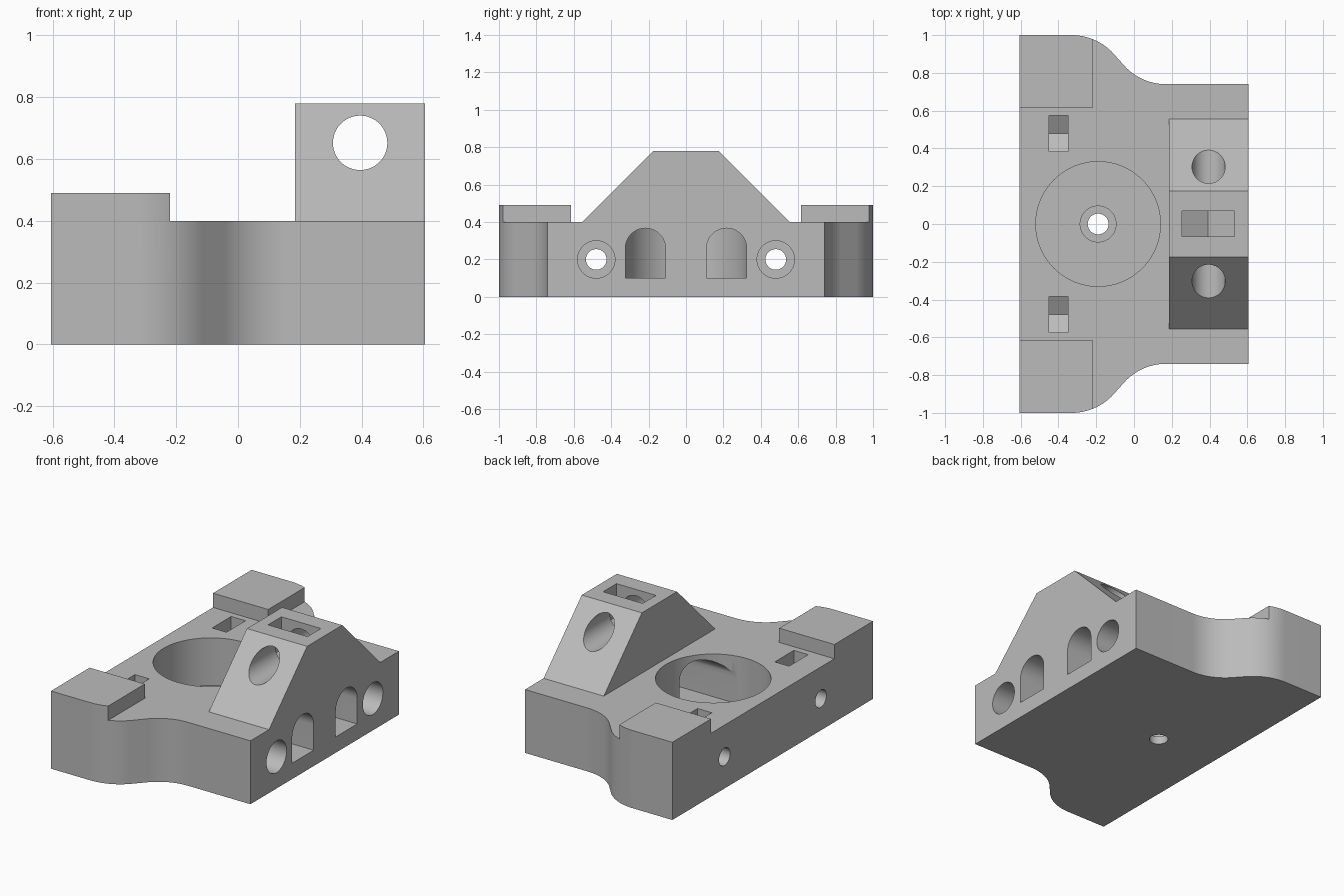
import bpy
import bmesh
from math import sin, cos, pi, radians
from mathutils import Vector

cube = bpy.data.objects.get("Cube")
if cube:
    bpy.data.objects.remove(cube, do_unlink=True)

grey = bpy.data.materials.new("plain grey")
grey.use_nodes = True
COLOUR = (0.5, 0.5, 0.5, 1)
grey.diffuse_color = COLOUR
grey.node_tree.nodes["Principled BSDF"].inputs["Base Color"].default_value = COLOUR

X0, X1, TOP = -0.605, 0.605, 0.4
BORE_X, BOLT_Y, BOLT_Z = -0.19, 0.48, 0.2


def prism(name, profile, axis, lo, hi):
    """Extrude a 2D profile along an axis: z takes (x, y), x takes (y, z), y takes (x, z)."""
    def place(p, t):
        return {"x": (t, *p), "y": (p[0], t, p[1]), "z": (*p, t)}[axis]
    bm = bmesh.new()
    face = bm.faces.new([bm.verts.new(place(p, lo)) for p in profile])
    extruded = bmesh.ops.extrude_face_region(bm, geom=[face])
    moved = [v for v in extruded["geom"] if isinstance(v, bmesh.types.BMVert)]
    bmesh.ops.translate(bm, verts=moved, vec=Vector(place((0, 0), hi - lo)))
    bmesh.ops.recalc_face_normals(bm, faces=bm.faces)
    mesh = bpy.data.meshes.new(name)
    bm.to_mesh(mesh)
    bm.free()
    mesh.materials.append(grey)
    obj = bpy.data.objects.new(name, mesh)
    bpy.context.collection.objects.link(obj)
    return obj


def arc(cx, cy, r, start, end, steps):
    angles = [radians(start + (end - start) * i / steps) for i in range(steps + 1)]
    return [(cx + r * cos(a), cy + r * sin(a)) for a in angles]


def circle(cx, cy, r, steps=64):
    return arc(cx, cy, r, 0, 360, steps)[:-1]


def rect(x0, y0, x1, y1):
    return [(x0, y0), (x1, y0), (x1, y1), (x0, y1)]


def nut_slot(c, z, half, top):
    """Hexagonal nut pocket, point down, open at the top."""
    side = half / cos(pi / 6)
    return [(c - half, top), (c - half, z - side / 2), (c, z - side),
            (c + half, z - side / 2), (c + half, top)]


def flip(points, s):
    return [(x, y * s) for x, y in points]


# Base plate with S-curved ends
edge = arc(-0.33, 0.7, 0.3, 90, 45, 12) + arc(0.17, 1.04, 0.3, 225, 270, 12)
half_outline = [(X0, 1)] + edge + [(X1, 0.74)]
body = prism("mounting_block", half_outline + flip(half_outline, -1)[::-1], "z", 0, TOP)

# Raised corner pads and the sloped ridge
added = []
for s in (1, -1):
    rim = arc(-0.33, 0.7, 0.3, 90, 68.5, 6)
    pad = [(X0, 0.615), (X0, 1)] + rim + [(-0.22, 0.615)]
    added.append(prism("corner_pad", flip(pad, s), "z", TOP, 0.49))
ridge = [(-0.555, TOP), (0.555, TOP), (0.175, 0.78), (-0.175, 0.78)]
added.append(prism("ridge", ridge, "x", 0.185, X1))

# Round pocket with a stepped hole in its floor
cutters = [
    prism("pocket", circle(BORE_X, 0, 0.33, 96), "z", 0.1, 0.45),
    prism("floor_step", circle(BORE_X, 0, 0.095), "z", 0.05, 0.15),
    prism("floor_hole", circle(BORE_X, 0, 0.055), "z", -0.1, 0.15),
    # Cross hole and nut slot in the ridge
    prism("ridge_hole", circle(0.395, 0.652, 0.088), "y", -0.7, 0.7),
    prism("ridge_nut_slot", nut_slot(0.393, 0.652, 0.138, 0.9), "y", -0.065, 0.068),
]

# Side bolt holes with nut slots, and arched passages into the pocket
for s in (1, -1):
    y = s * BOLT_Y
    cutters += [
        prism("bolt_hole", circle(y, BOLT_Z, 0.055), "x", -0.7, 0.7),
        prism("bolt_head_hole", circle(y, BOLT_Z, 0.1), "x", 0.3, 0.7),
        prism("bolt_nut_slot", nut_slot(y, BOLT_Z, 0.095, 0.6), "x", -0.45, -0.35),
        prism("arch", [(s * 0.217 - 0.107, 0.1), (s * 0.217 + 0.107, 0.1)]
              + arc(s * 0.217, 0.26, 0.107, 0, 180, 24), "x", BORE_X, 0.7),
    ]

# Join and cut
for operation, parts in (("UNION", added), ("DIFFERENCE", cutters)):
    for part in parts:
        mod = body.modifiers.new(part.name, "BOOLEAN")
        mod.operation = operation
        mod.solver = "EXACT"
        mod.object = part
graph = bpy.context.evaluated_depsgraph_get()
result = bpy.data.meshes.new_from_object(body.evaluated_get(graph))
body.modifiers.clear()
body.data = result
for part in added + cutters:
    bpy.data.objects.remove(part, do_unlink=True)

# Smooth curved walls, sharp edges
bpy.ops.object.select_all(action="DESELECT")
body.select_set(True)
bpy.context.view_layer.objects.active = body
bpy.ops.object.shade_smooth_by_angle(angle=radians(25))
